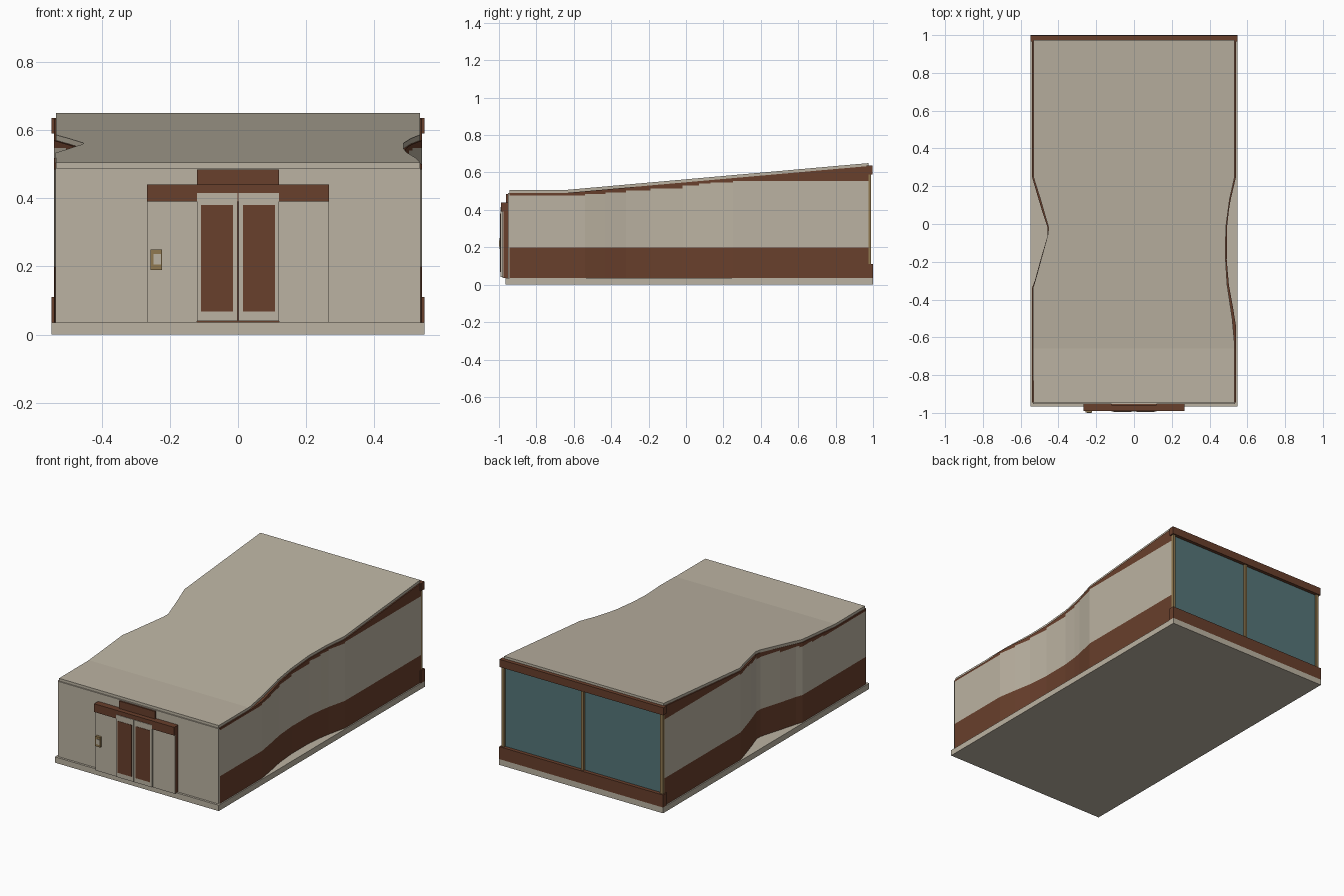
import bpy

if "Cube" in bpy.data.objects:
    bpy.data.objects.remove(bpy.data.objects["Cube"])


def material(name, rgb):
    m = bpy.data.materials.new(name)
    m.use_nodes = True
    m.diffuse_color = (*rgb, 1)
    m.node_tree.nodes["Principled BSDF"].inputs["Base Color"].default_value = (*rgb, 1)
    return m


CREAM = material("cream", (0.50, 0.45, 0.36))
BROWN = material("rust brown", (0.14, 0.05, 0.025))
GLASS = material("teal glass", (0.09, 0.18, 0.19))
WOOD = material("tan wood", (0.28, 0.19, 0.08))


def mesh(name, verts, faces, mats, slots=None):
    me = bpy.data.meshes.new(name)
    me.from_pydata(verts, [], faces)
    for m in mats:
        me.materials.append(m)
    for poly, slot in zip(me.polygons, slots or []):
        poly.material_index = slot
    ob = bpy.data.objects.new(name, me)
    bpy.context.collection.objects.link(ob)
    return ob


def box(name, x0, x1, y0, y1, z0, z1, mat):
    verts = [(x, y, z) for x in (x0, x1) for y in (y0, y1) for z in (z0, z1)]
    faces = [(0, 1, 3, 2), (4, 6, 7, 5), (0, 4, 5, 1), (2, 3, 7, 6), (0, 2, 6, 4), (1, 5, 7, 3)]
    return mesh(name, verts, faces, [mat])


def lerp(points, y):
    for (a, p), (b, q) in zip(points, points[1:]):
        if y <= b:
            return p + (q - p) * max(0, y - a) / (b - a)
    return points[-1][1]


# Plan curves: half width against y, and roof height against y
FRONT, BACK = -0.945, 0.975
LEFT_WALL = [(FRONT, .54), (-.54, .54), (-.43, .522), (-.32, .502), (-.19, .491),
             (-.02, .492), (.07, .502), (.13, .512), (.25, .54), (BACK, .54)]
RIGHT_WALL = [(FRONT, .54), (-.34, .54), (-.3, .525), (-.19, .495), (-.06, .457),
              (-.02, .457), (.07, .487), (.13, .505), (.25, .54), (BACK, .54)]
LEFT_ROOF = [(FRONT, .533), (-.64, .533), (-.5, .52), (-.32, .493), (-.19, .485),
             (-.02, .486), (.13, .506), (.25, .533), (BACK, .533)]
RIGHT_ROOF = [(FRONT, .533), (-.34, .535), (-.3, .523), (-.06, .457), (-.02, .452),
              (.13, .495), (.25, .533), (BACK, .533)]
ROOF_TOP = [(FRONT, .505), (-.66, .505), (BACK, .65)]
STEPS = [(-.54, .477), (-.43, .485), (-.32, .493), (-.19, .503), (-.02, .515),
         (.07, .53), (.13, .54), (.25, .547), (2, .555)]
THICK = .016


# Side walls: brown base band, cream field with stepped top, brown band under the roof
def side_wall(name, plan, sign):
    verts, faces, slots = [], [], []
    ys = sorted({y for y, _ in plan} | {y for y, _ in STEPS if y < BACK} | {-.66})
    for a, b in zip(ys, ys[1:]):
        step = next(z for limit, z in STEPS if b <= limit)
        start = len(verts)
        for y in (a, b):
            x = sign * lerp(plan, y)
            verts += [(x, y, z) for z in (.035, .2, step, lerp(ROOF_TOP, y) - THICK)]
        for i in range(3):
            f = [start + i, start + 4 + i, start + 5 + i, start + 1 + i]
            faces.append(f if sign > 0 else f[::-1])
            slots.append((1, 0, 1)[i])
    return mesh(name, verts, faces, [CREAM, BROWN], slots)


side_wall("left_wall", LEFT_WALL, 1)
side_wall("right_wall", RIGHT_WALL, -1)


# Sloping sheets that follow a pair of plan curves
def sloped_sheet(name, left, right, drop, thick, mat):
    ys = sorted({y for y, _ in left + right} | {-.66})
    verts, faces = [], []
    for y in ys:
        z, r, l = lerp(ROOF_TOP, y) - drop, -lerp(right, y), lerp(left, y)
        verts += [(r, y, z - thick), (l, y, z - thick), (l, y, z), (r, y, z)]
    for k in range(len(ys) - 1):
        for i in range(4):
            j = (i + 1) % 4
            faces.append((4 * k + i, 4 * k + j, 4 * k + 4 + j, 4 * k + 4 + i)[::-1])
    n = len(verts)
    faces += [(0, 1, 2, 3), (n - 1, n - 2, n - 3, n - 4)]
    return mesh(name, verts, faces, [mat])


sloped_sheet("roof", LEFT_ROOF, RIGHT_ROOF, 0, THICK, CREAM)
sloped_sheet("roof_rim", LEFT_WALL, RIGHT_WALL, THICK, .004, BROWN)

# Floor slab and front wall
box("floor_slab", -.547, .547, -.965, 1, 0, .035, CREAM)
box("front_wall", -.535, .535, -.952, -.92, .035, .489, CREAM)

# Entrance surround, canopy and sign block
box("entrance_surround", -.265, .265, -.975, -.95, .035, .4, BROWN)
box("canopy", -.267, .267, -.99, -.95, .39, .44, BROWN)
box("sign_block", -.12, .12, -.962, -.945, .43, .485, BROWN)
for side, s in (("left", 1), ("right", -1)):
    x0, x1 = sorted((s * .12, s * .265))
    box(side + "_entrance_panel", x0, x1, -.981, -.974, .035, .39, CREAM)
    x0, x1 = sorted((s * .001, s * .12))
    box(side + "_door", x0, x1, -.993, -.974, .04, .415, CREAM)
    x0, x1 = sorted((s * .014, s * .108))
    box(side + "_door_window", x0, x1, -.995, -.992, .068, .38, BROWN)

# Entry keypad
box("keypad", -.256, -.223, -.997, -.98, .19, .25, WOOD)
box("keypad_screen", -.248, -.226, -1, -.996, .205, .236, CREAM)

# Glazed back wall with sill, header and posts
box("back_sill", -.547, .547, .965, 1, .035, .11, BROWN)
box("back_header", -.547, .547, .965, .998, .59, .636, BROWN)
box("back_glass", -.535, .535, .968, .978, .1, .6, GLASS)
for name, x in (("left_post", .53), ("middle_post", 0), ("right_post", -.53)):
    box(name, x - .009, x + .009, .972, .99, .1, .6, WOOD)
